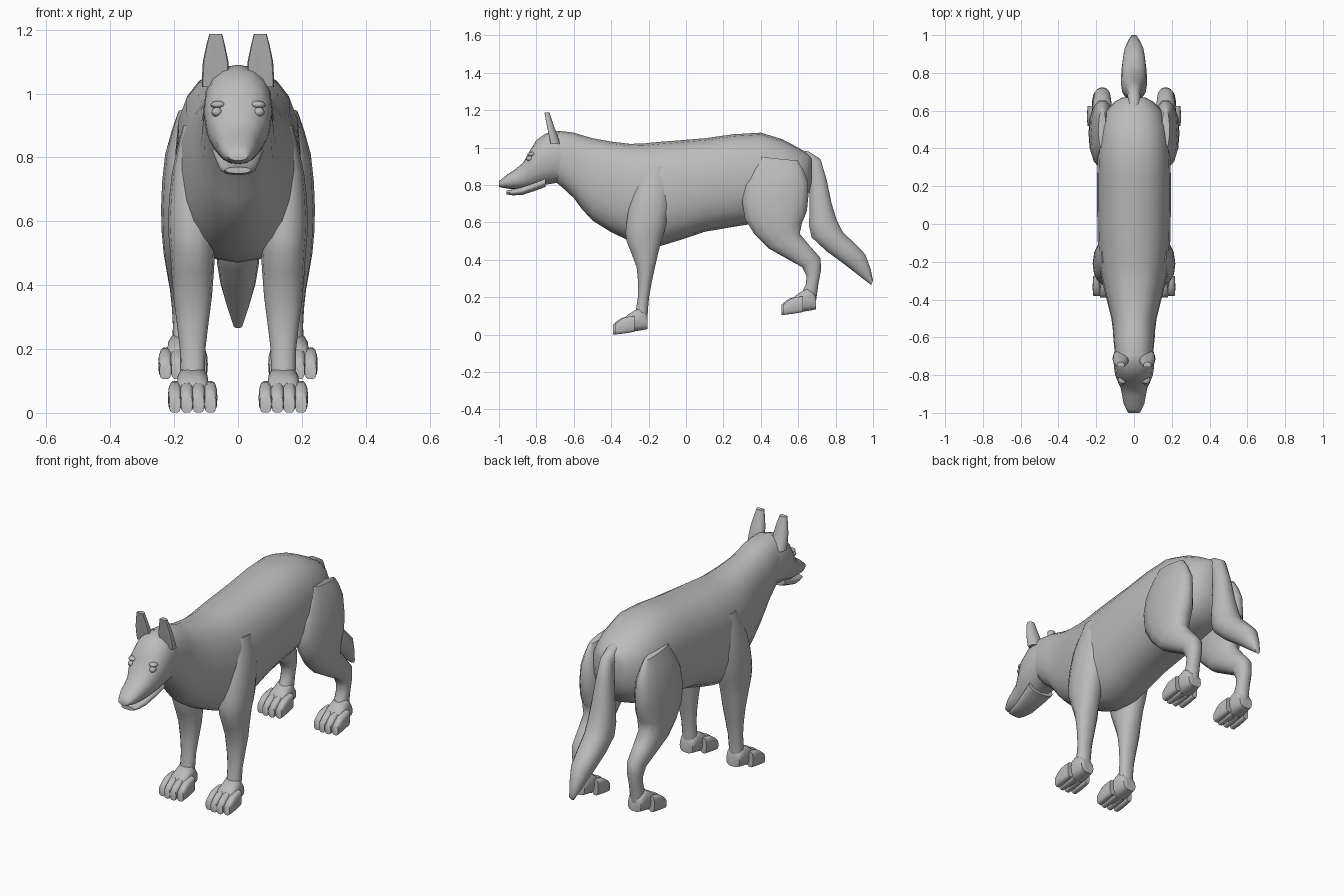
import bpy
import bmesh
from math import sin, cos, pi, radians, copysign
from mathutils import Vector, Matrix

default_cube = bpy.data.objects.get("Cube")
if default_cube:
    bpy.data.objects.remove(default_cube, do_unlink=True)

grey = (.5, .5, .5, 1)
fur = bpy.data.materials.new("grey fur")
fur.use_nodes = True
fur.diffuse_color = grey
fur.node_tree.nodes["Principled BSDF"].inputs["Base Color"].default_value = grey


def finish(name, bm):
    """Turn a bmesh into a smooth shaded object that keeps its sharp edges."""
    bmesh.ops.recalc_face_normals(bm, faces=bm.faces)
    mesh = bpy.data.meshes.new(name)
    bm.to_mesh(mesh)
    bm.free()
    mesh.materials.append(fur)
    mesh.shade_smooth()
    mesh.set_sharp_from_angle(angle=radians(60))
    obj = bpy.data.objects.new(name, mesh)
    bpy.context.collection.objects.link(obj)
    return obj


def refine(rows):
    """Add a smoothly curved section halfway between each pair of sections."""
    rows = [Vector(row) for row in rows]
    result = []
    for i, (here, after) in enumerate(zip(rows, rows[1:])):
        before = rows[max(i - 1, 0)]
        beyond = rows[min(i + 2, len(rows) - 1)]
        bulge = (here + after - before - beyond) / 16
        result += [here, (here + after) / 2 + bulge]
    return result + [rows[-1]]


def rounded(value, power):
    return copysign(abs(value) ** power, value)


def loft(name, rows, centre=0, sides=14, power=.9, dent=0):
    """Skin oval sections; each row is front y, z, back y, z, half width."""
    bm = bmesh.new()
    rings = []
    for y_front, z_front, y_back, z_back, width in refine(rows):
        front = Vector((centre, y_front, z_front))
        back = Vector((centre, y_back, z_back))
        ring = []
        for i in range(sides):
            angle = 2 * pi * i / sides
            across = rounded(cos(angle), power)
            along = rounded(sin(angle), power)
            if along > 0:
                along *= 1 - dent * along
            point = (front + back) / 2 + (front - back) / 2 * along
            point.x += width * across
            ring.append(bm.verts.new(point))
        rings.append(ring)
    for ring, following in zip(rings, rings[1:]):
        for i in range(sides):
            bm.faces.new((ring[i - 1], ring[i], following[i], following[i - 1]))
    bm.faces.new(rings[0])
    bm.faces.new(rings[-1])
    return finish(name, bm)


def upright(rows):
    """Vertical sections from y, bottom, top, half width."""
    return [(y, bottom, y, top, width) for y, bottom, top, width in rows]


def level(rows):
    """Horizontal sections from z, front, back, half width."""
    return [(front, z, back, z, width) for z, front, back, width in rows]


def ball(name, centre, size):
    bm = bmesh.new()
    placing = Matrix.Translation(centre) @ Matrix.Diagonal((*size, 1))
    bmesh.ops.create_uvsphere(bm, u_segments=12, v_segments=8, radius=1, matrix=placing)
    return finish(name, bm)


# Trunk and neck, from rump to nape
loft("trunk", upright([
    (.67, .8, .95, .06), (.6, .66, 1, .15), (.4, .6, 1.08, .19),
    (.1, .55, 1.05, .195), (-.15, .47, 1.03, .19), (-.3, .5, 1.02, .17),
    (-.5, .61, 1.05, .12), (-.6, .73, 1.08, .11), (-.7, .82, 1.09, .1)]),
    sides=20, power=.85)

# Skull with upper muzzle, then lower jaw and nose
loft("head", upright([
    (-.6, .8, 1.06, .09), (-.7, .81, 1.09, .108), (-.8, .79, 1.04, .1),
    (-.87, .78, .92, .07), (-.95, .78, .86, .055), (-1, .79, .82, .03)]),
    sides=16)
loft("lower_jaw", upright([
    (-.75, .79, .85, .08), (-.88, .745, .79, .058), (-.96, .75, .77, .04)]))
ball("nose", (0, -.98, .805), (.026, .018, .016))

# Tail hanging behind the rump
loft("tail", [
    (.6, .88, .6, .99, .04), (.65, .86, .72, .94, .035),
    (.66, .66, .78, .7, .06), (.67, .52, .84, .55, .07),
    (.84, .38, .96, .43, .055), (.99, .265, 1, .29, .015)])

# Limb and ear sections shared by both sides
front_leg = level([
    (.9, -.22, -.1, .03), (.75, -.29, -.08, .065), (.6, -.32, -.1, .077),
    (.5, -.32, -.13, .07), (.36, -.265, -.165, .06),
    (.2, -.258, -.197, .04), (.08, -.28, -.205, .04)])
hind_leg = [
    (.4, .95, .6, .93, .02), (.31, .8, .655, .82, .06),
    (.31, .62, .65, .66, .073), (.44, .46, .61, .54, .065),
    (.62, .36, .72, .41, .045), (.64, .27, .71, .28, .036),
    (.6, .2, .69, .14, .04)]
ear = level([
    (1.02, -.75, -.67, .043), (1.1, -.76, -.7, .04), (1.187, -.77, -.73, .02)])

# Paw sections: heel pad, and one toe
pad = upright([
    (-.205, .03, .1, .04), (-.25, .02, .145, .05), (-.35, .01, .075, .055)])
toe = upright([
    (-.28, .015, .1, .018), (-.34, .005, .09, .022), (-.385, 0, .055, .018)])


def paw(name, centre, offset):
    """Heel pad with four toes, the middle pair reaching further forward."""
    parts = [loft(f"{name}_pad", pad, centre, power=.7)]
    for n in range(4):
        place = n - 1.5
        part = loft(f"{name}_toe_{n + 1}", toe, centre + place * .037, power=.65)
        part.location.y = abs(place) * .01 - .01
        parts.append(part)
    for part in parts:
        part.location += Vector(offset)


# Mirrored parts
for word, side in (("left", 1), ("right", -1)):
    loft(f"{word}_front_leg", front_leg, side * .142)
    loft(f"{word}_hind_leg", hind_leg, side * .168)
    paw(f"{word}_front_paw", side * .142, (0, 0, 0))
    paw(f"{word}_hind_paw", side * .172, (0, .9, .105))
    loft(f"{word}_ear", ear, side * .07, dent=.7)
    ball(f"{word}_eye", (side * .066, -.835, .942), (.017, .02, .015))
    ball(f"{word}_brow", (side * .062, -.825, .965), (.024, .022, .012))
    ball(f"{word}_nostril_rim", (side * .018, -.98, .8), (.012, .014, .012))
